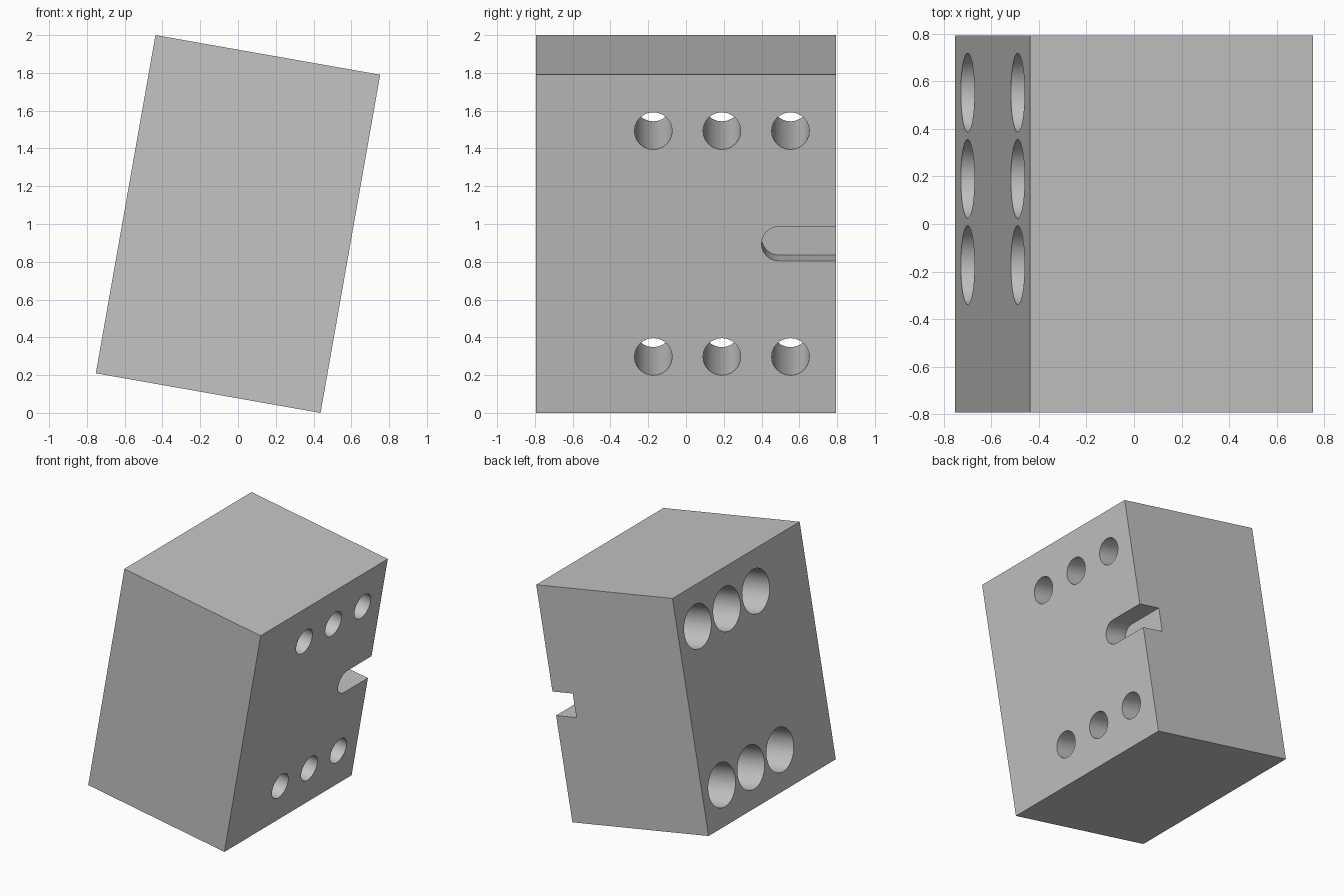
import bpy
import bmesh
from math import radians, sin, cos, pi
from mathutils import Matrix

cube = bpy.data.objects.get("Cube")
if cube:
    bpy.data.objects.remove(cube, do_unlink=True)

WIDTH, DEPTH, HEIGHT = 1.208, 1.586, 1.818
FACE = WIDTH / 2

grey = bpy.data.materials.new("plain grey")
grey.use_nodes = True
colour = (0.55, 0.55, 0.55, 1)
grey.diffuse_color = colour
grey.node_tree.nodes["Principled BSDF"].inputs["Base Color"].default_value = colour


def make_object(name, bm):
    bmesh.ops.recalc_face_normals(bm, faces=bm.faces)
    mesh = bpy.data.meshes.new(name)
    bm.to_mesh(mesh)
    bm.free()
    mesh.materials.append(grey)
    obj = bpy.data.objects.new(name, mesh)
    bpy.context.collection.objects.link(obj)
    return obj


def cylinder_cutter(name, radius, x0, x1, y, z, segments):
    """Cylinder lying along x from x0 to x1."""
    bm = bmesh.new()
    place = Matrix.Translation(((x0 + x1) / 2, y, z)) @ Matrix.Rotation(pi / 2, 4, 'Y')
    bmesh.ops.create_cone(bm, cap_ends=True, segments=segments, radius1=radius,
                          radius2=radius, depth=x1 - x0, matrix=place)
    return make_object(name, bm)


def slot_cutter(name, radius, y_end, depth):
    """Round-ended slot, open at the back."""
    bm = bmesh.new()
    steps = 12
    outline = [(y_end + radius + radius * cos(a), radius * sin(a))
               for a in (pi / 2 + pi * i / steps for i in range(steps + 1))]
    outline += [(DEPTH, -radius), (DEPTH, radius)]
    face = bm.faces.new([bm.verts.new((FACE - depth, y, z)) for y, z in outline])
    extruded = bmesh.ops.extrude_face_region(bm, geom=[face])["geom"]
    moved = [v for v in extruded if isinstance(v, bmesh.types.BMVert)]
    bmesh.ops.translate(bm, verts=moved, vec=(depth * 2, 0, 0))
    return make_object(name, bm)


def cut(target, cutter):
    cutter.hide_render = True
    mod = target.modifiers.new(cutter.name, 'BOOLEAN')
    mod.operation = 'DIFFERENCE'
    mod.solver = 'EXACT'
    mod.object = cutter
    bpy.ops.object.modifier_apply(modifier=mod.name)
    bpy.data.objects.remove(cutter, do_unlink=True)


# Solid block
bm = bmesh.new()
bmesh.ops.create_cube(bm, size=1, matrix=Matrix.Diagonal((WIDTH, DEPTH, HEIGHT, 1)))
block = make_object("drilled_block", bm)
bpy.ops.object.select_all(action='DESELECT')
block.select_set(True)
bpy.context.view_layer.objects.active = block

# Two rows of through holes, counterbored on the right-hand (-x) side
for z in (-0.607, 0.607):
    for y in (-0.173, 0.19, 0.553):
        cut(block, cylinder_cutter("bolt_hole", 0.1, -FACE - 0.1, FACE + 0.1, y, z, 24))
        cut(block, cylinder_cutter("counterbore", 0.166, -FACE - 0.1, -FACE + 0.35, y, z, 40))

# Locating slot in the +x face
cut(block, slot_cutter("slot", 0.092, 0.4, 0.18))

# Tilt the block and stand it on its lower edge
block.data.transform(Matrix.Translation((0, 0, 1)) @ Matrix.Rotation(radians(10), 4, 'Y'))
bpy.ops.object.shade_smooth_by_angle(angle=radians(30))
